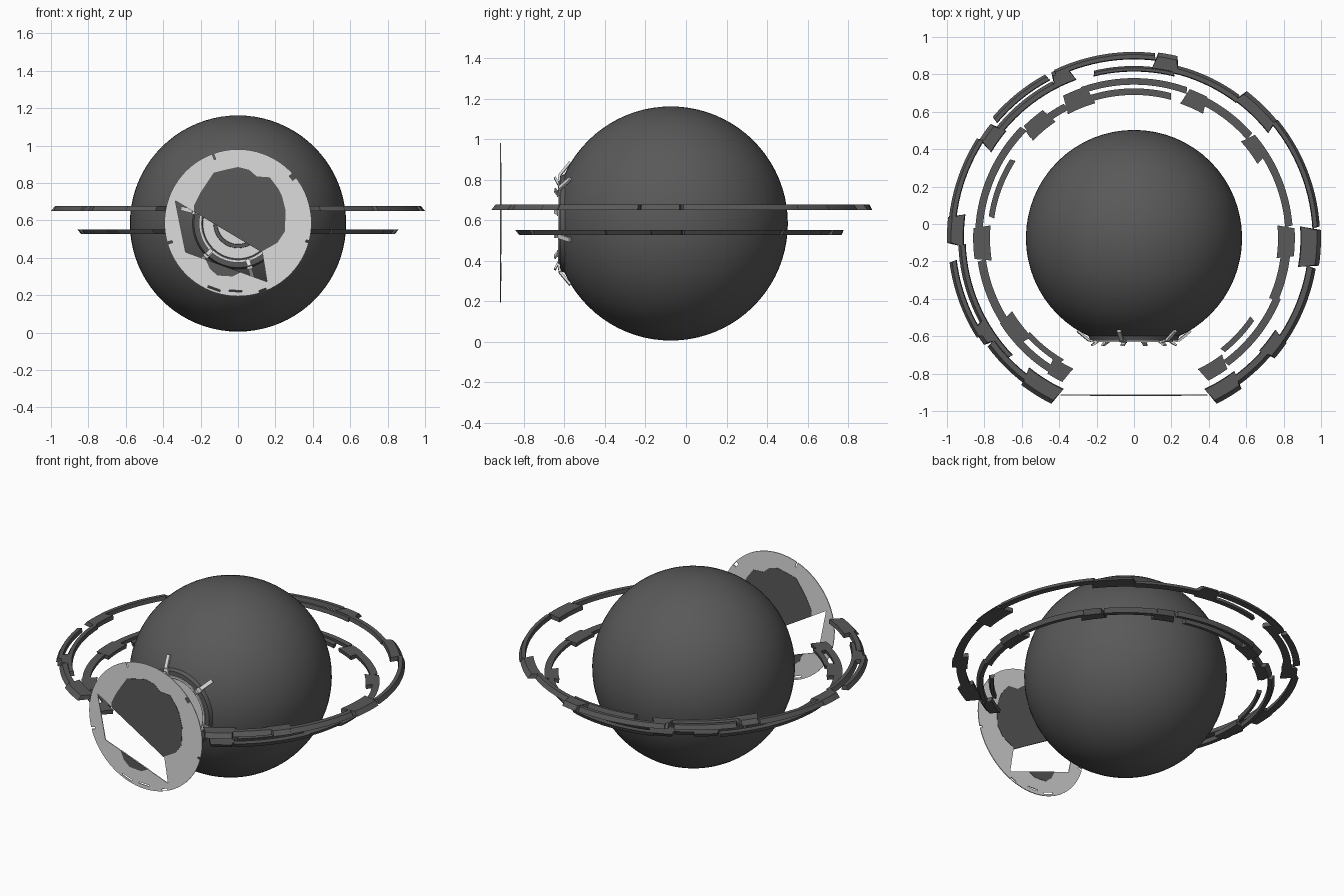
import bpy, bmesh, math
from mathutils import Vector, Matrix

if "Cube" in bpy.data.objects:
    bpy.data.objects.remove(bpy.data.objects["Cube"])

CY, CZ, R = -0.075, 0.583, 0.578          # core sphere centre and radius


def material(name, v):
    m = bpy.data.materials.new(name)
    m.diffuse_color = (v, v, v, 1)
    m.use_nodes = True
    m.node_tree.nodes["Principled BSDF"].inputs["Base Color"].default_value = m.diffuse_color
    return m


DARK = material("dark_grey", 0.10)
LIGHT = material("light_grey", 0.72)


def finish(bm, name, mat, smooth=None):
    bmesh.ops.recalc_face_normals(bm, faces=bm.faces)
    me = bpy.data.meshes.new(name)
    bm.to_mesh(me)
    bm.free()
    me.materials.append(mat)
    ob = bpy.data.objects.new(name, me)
    bpy.context.collection.objects.link(ob)
    if smooth:
        bpy.context.view_layer.objects.active = ob
        ob.select_set(True)
        bpy.ops.object.shade_smooth_by_angle(angle=math.radians(smooth))
        ob.select_set(False)
    return ob


def loft(bm, loops, closed=False):
    """Join equal-length closed loops of points; cap the two ends."""
    vs = [[bm.verts.new(p) for p in l] for l in loops]
    n = len(vs[0])
    for a, b in zip(vs, vs[1:]):
        for i in range(n):
            bm.faces.new((a[i], a[(i + 1) % n], b[(i + 1) % n], b[i]))
    if not closed:
        bm.faces.new(vs[0])
        bm.faces.new(vs[-1])


def polar(r, deg, z):
    a = math.radians(deg)
    return (r * math.cos(a), CY + r * math.sin(a), z)


# --- core sphere with the front cap sliced off
bm = bmesh.new()
bmesh.ops.create_uvsphere(bm, u_segments=64, v_segments=40, radius=R,
                          matrix=Matrix.Translation((0, CY, CZ)))
bmesh.ops.bisect_plane(bm, geom=bm.verts[:] + bm.edges[:] + bm.faces[:],
                       plane_co=(0, -0.6, 0), plane_no=(0, -1, 0), clear_outer=True)
finish(bm, "core_sphere", DARK, 40)


# --- stepped lens and trim, turned about the y axis
def lathe(name, profile, mat, n=64):
    bm = bmesh.new()
    loft(bm, [[(r * math.cos(2 * math.pi * i / n), y, CZ + r * math.sin(2 * math.pi * i / n))
               for i in range(n)] for r, y in profile])
    return finish(bm, name, mat, 35)


lathe("lens_housing", [(.244, -.597), (.235, -.622), (.19, -.625), (.18, -.605), (.135, -.605),
                       (.13, -.625), (.112, -.625), (.105, -.605), (.07, -.6), (.02, -.61)], DARK)
lathe("lens_trim", [(.197, -.62), (.197, -.632), (.209, -.632), (.209, -.62)], LIGHT)


def bar(bm, a, b, side, w, t):
    """Straight bar from a to b, w wide along side and t thick."""
    a, b = Vector(a), Vector(b)
    s = Vector(side).normalized()
    u = (b - a).cross(s).normalized()
    loft(bm, [[p + s * i * w / 2 + u * j * t / 2
               for i, j in ((-1, -1), (1, -1), (1, 1), (-1, 1))] for p in (a, b)])


# six bent brackets holding the lens, and a fine toothed ring
brackets, teeth = bmesh.new(), bmesh.new()
for k in range(6):
    a = math.radians(45 + 60 * k)
    c, s = math.cos(a), math.sin(a)
    path = [(r * c, y, CZ + r * s) for r, y in
            ((.312, -.572), (.25, -.622), (.2, -.63), (.235, -.648))]
    bar(brackets, path[0], path[1], (-s, 0, c), .022, .012)
    bar(brackets, path[1], path[2], (-s, 0, c), .03, .012)
    bar(brackets, path[2], path[3], (-s, 0, c), .022, .01)
for k in range(40):
    a = 2 * math.pi * k / 40
    c, s = math.cos(a), math.sin(a)
    bar(teeth, (.08 * c, -.606, CZ + .08 * s), (.1 * c, -.606, CZ + .1 * s), (-s, 0, c), .006, .008)
finish(brackets, "lens_brackets", LIGHT)
finish(teeth, "lens_teeth", LIGHT)


# --- segmented rings: (start angle, end angle, inner radius, outer radius)
def ring(name, segs, z_wide, z_narrow):
    bm = bmesh.new()
    for a0, a1, r0, r1 in segs:
        n = max(2, int((a1 - a0) / 2.5))
        inset = min(.022, (r1 - r0) * .35)
        cut = 1.5 if r1 - r0 > .06 else .6      # slanted ends
        loops = []
        for i in range(n + 1):
            t = i / n
            ai = a0 + (a1 - a0) * t
            ao = a0 + cut + (a1 - a0 - 2 * cut) * t
            loops.append([polar(r0, ai, z_wide), polar(r1, ao, z_wide),
                          polar(r1 - inset, ao, z_narrow), polar(r0 + .004, ai, z_narrow)])
        loft(bm, loops)
    finish(bm, name, DARK)


ring("upper_ring", [
    (-65, -53, .89, .99), (-55, -38, .91, .965), (-42, -33, .9, .99), (-35, -9, .935, .985),
    (-10, 4, .89, 1.0), (3, 40, .955, .995), (38, 54, .91, .99), (53, 77, .905, .95),
    (75, 84, .91, 1.0), (83, 116, .955, .995), (76, 104, .89, .92), (110, 118, .9, .99),
    (118, 140, .955, .995), (117, 142, .9, .945), (140, 149, .89, .98), (147, 174, .955, .995),
    (172, 183, .91, 1.0), (182, 224, .9, .94), (187, 213, .955, .995), (208, 217, .9, .985),
    (216, 234, .925, .975), (231, 245, .89, .99)], .65, .676)
ring("lower_ring", [
    (-64, -53, .78, .86), (-54, -22, .81, .85), (-52, -34, .75, .78), (-24, -6, .79, .84),
    (-8, 5, .77, .86), (4, 34, .81, .85), (31, 42, .77, .85), (41, 63, .8, .845),
    (61, 71, .76, .85), (70, 110, .82, .855), (75, 108, .765, .8), (106, 118, .75, .85),
    (117, 136, .77, .81), (124, 136, .75, .84), (135, 177, .81, .85), (147, 172, .755, .785),
    (175, 189, .77, .86), (188, 214, .8, .845), (211, 224, .76, .85), (220, 240, .81, .85),
    (222, 240, .75, .78), (236, 245, .77, .86)], .552, .527)


# --- broken face disc standing in front of the ring gap
DY, DZ, DR = -.915, .587, .393


def plate(name, pts, thick, mat):
    bm = bmesh.new()
    loft(bm, [[(x, DY + d * thick / 2, z) for x, z in pts] for d in (-1, 1)])
    return finish(bm, name, mat)


rim = [(DR * math.cos(2 * math.pi * i / 72), DZ + DR * math.sin(2 * math.pi * i / 72))
       for i in range(72)]
disc = plate("face_disc", rim, .005, LIGHT)
blob = [(-.16, .81), (-.13, .855), (-.07, .87), (0, .885), (.06, .87), (.1, .835), (.17, .83),
        (.215, .77), (.235, .73), (.255, .65), (.25, .54), (.21, .48), (.13, .435), (.06, .345),
        (.01, .32), (-.03, .3), (-.11, .305), (-.15, .34), (-.19, .43), (-.225, .5),
        (-.235, .6), (-.235, .68), (-.2, .75)]
inner = plate("face_disc_centre", blob, .009, DARK)

# wedge-shaped break and small rim nicks
cutters = [plate("break_cutter", [(-.335, .705), (.13, .428), (.155, .272), (-.28, .43)], .1, DARK)]
nicks = bmesh.new()
for deg, r, w, l in ((110, .385, .008, .05), (40, .38, .03, .02), (196, .385, .012, .04),
                     (250, .375, .07, .01), (268, .365, .07, .008), (290, .385, .04, .012),
                     (345, .39, .012, .03)):
    a = math.radians(deg)
    c, s = math.cos(a), math.sin(a)
    bar(nicks, ((r - l / 2) * c, DY, DZ + (r - l / 2) * s),
        ((r + l / 2) * c, DY, DZ + (r + l / 2) * s), (-s, 0, c), w, .1)
cutters.append(finish(nicks, "nick_cutter", DARK))
for cutter in cutters:
    cutter.hide_render = True
    cutter.hide_set(True)
    for ob in (disc, inner):
        if ob is inner and cutter is cutters[1]:
            continue
        m = ob.modifiers.new("cut", 'BOOLEAN')
        m.operation = 'DIFFERENCE'
        m.solver = 'EXACT'
        m.object = cutter
